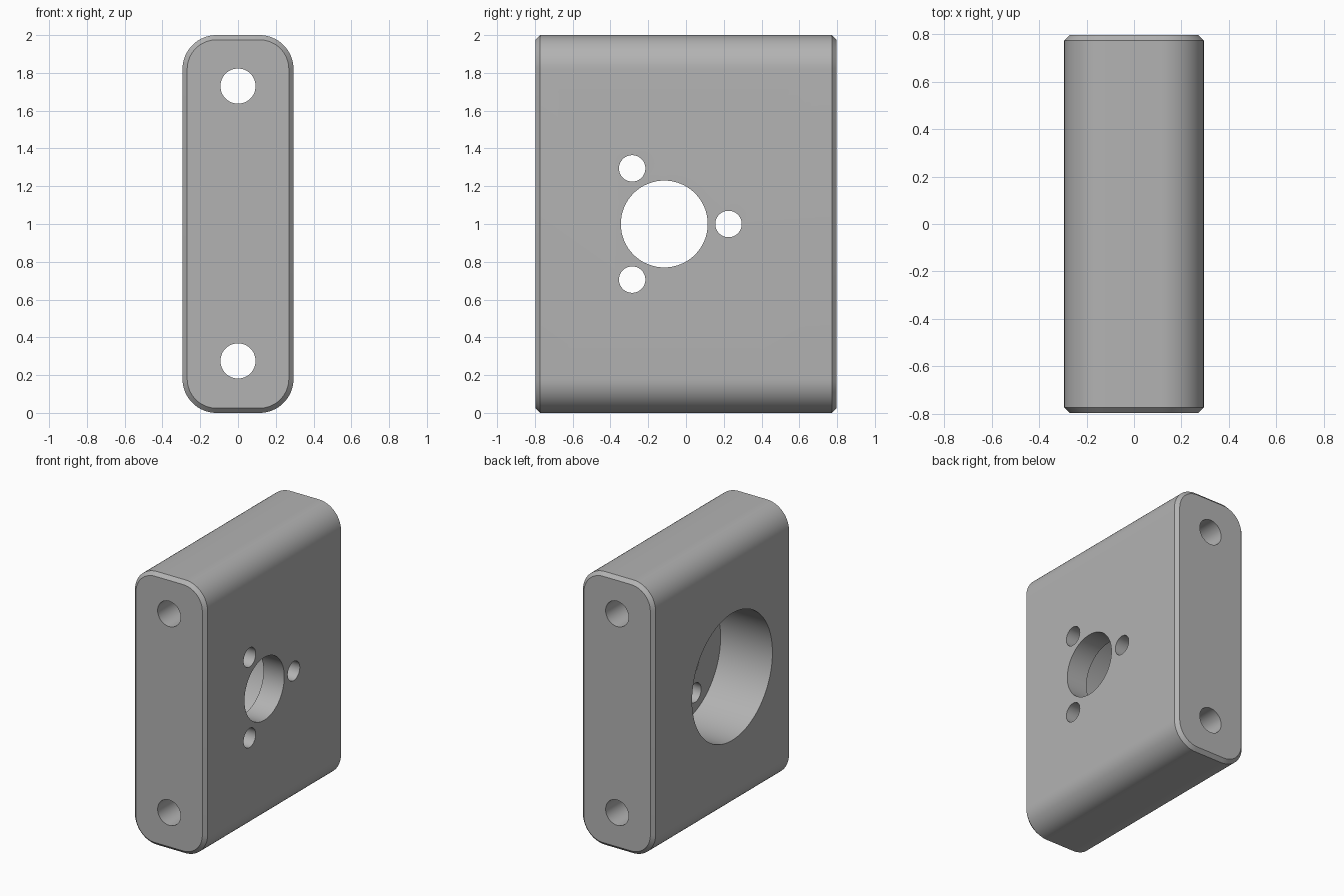
import bpy
import bmesh
from math import sin, cos, pi, radians
from mathutils import Matrix

if "Cube" in bpy.data.objects:
    bpy.data.objects.remove(bpy.data.objects["Cube"], do_unlink=True)

HALF_X, HALF_Y, HEIGHT = 0.294, 0.797, 2.0
CORNER, CHAMFER = 0.18, 0.025
BORE_Y, BORE_Z = -0.115, 1.0

grey = bpy.data.materials.new("plain grey")
grey.use_nodes = True
colour = (0.45, 0.45, 0.45, 1)
grey.diffuse_color = colour
grey.node_tree.nodes["Principled BSDF"].inputs["Base Color"].default_value = colour


def make_object(name, bm):
    bmesh.ops.recalc_face_normals(bm, faces=bm.faces)
    mesh = bpy.data.meshes.new(name)
    bm.to_mesh(mesh)
    bm.free()
    mesh.materials.append(grey)
    obj = bpy.data.objects.new(name, mesh)
    bpy.context.collection.objects.link(obj)
    return obj


def rounded_ring(bm, y, inset, steps=16):
    """Rounded rectangle across the block, shrunk evenly by inset."""
    ring = []
    for quarter, (sx, sz) in enumerate([(1, 1), (-1, 1), (-1, -1), (1, -1)]):
        cx = sx * (HALF_X - CORNER)
        cz = HEIGHT / 2 + sz * (HEIGHT / 2 - CORNER)
        for i in range(steps + 1):
            a = (quarter + i / steps) * pi / 2
            r = CORNER - inset
            ring.append(bm.verts.new((cx + r * cos(a), y, cz + r * sin(a))))
    return ring


# Block: rounded section with chamfered ends
bm = bmesh.new()
rings = [rounded_ring(bm, y, inset) for y, inset in (
    (-HALF_Y, CHAMFER), (CHAMFER - HALF_Y, 0),
    (HALF_Y - CHAMFER, 0), (HALF_Y, CHAMFER))]
for a, b in zip(rings, rings[1:]):
    for i in range(len(a)):
        j = (i + 1) % len(a)
        bm.faces.new((a[i], a[j], b[j], b[i]))
bm.faces.new(rings[0])
bm.faces.new(rings[-1])
block = make_object("mounting_block", bm)


def drill(name, radius, length, centre, axis, sides=64):
    """Cut a round hole along the x or y axis."""
    bm = bmesh.new()
    turn = Matrix.Rotation(pi / 2, 4, "Y" if axis == "x" else "X")
    bmesh.ops.create_cone(bm, cap_ends=True, segments=sides, radius1=radius,
                          radius2=radius, depth=length,
                          matrix=Matrix.Translation(centre) @ turn)
    cutter = make_object(name, bm)
    cutter.hide_render = True
    mod = block.modifiers.new(name, "BOOLEAN")
    mod.operation = "DIFFERENCE"
    mod.solver = "EXACT"
    mod.object = cutter
    bpy.context.view_layer.objects.active = block
    bpy.ops.object.modifier_apply(modifier=name)
    bpy.data.objects.remove(cutter, do_unlink=True)


# Wide pocket from the right side, narrow bore through the remaining wall
drill("pocket", 0.465, 0.84, (-HALF_X, BORE_Y, BORE_Z), "x", 96)
drill("bore", 0.23, 1, (0, BORE_Y, BORE_Z), "x")

# Three screw holes around the bore
for i in range(3):
    a = i * 2 * pi / 3
    drill("screw_hole", 0.07, 1,
          (0, BORE_Y + 0.34 * cos(a), BORE_Z + 0.34 * sin(a)), "x", 40)

# Two long holes from front to back
for z in (0.275, 1.73):
    drill("long_hole", 0.093, 2, (0, 0, z), "y", 48)

bpy.ops.object.select_all(action="DESELECT")
block.select_set(True)
bpy.context.view_layer.objects.active = block
bpy.ops.object.shade_smooth_by_angle(angle=radians(30))
